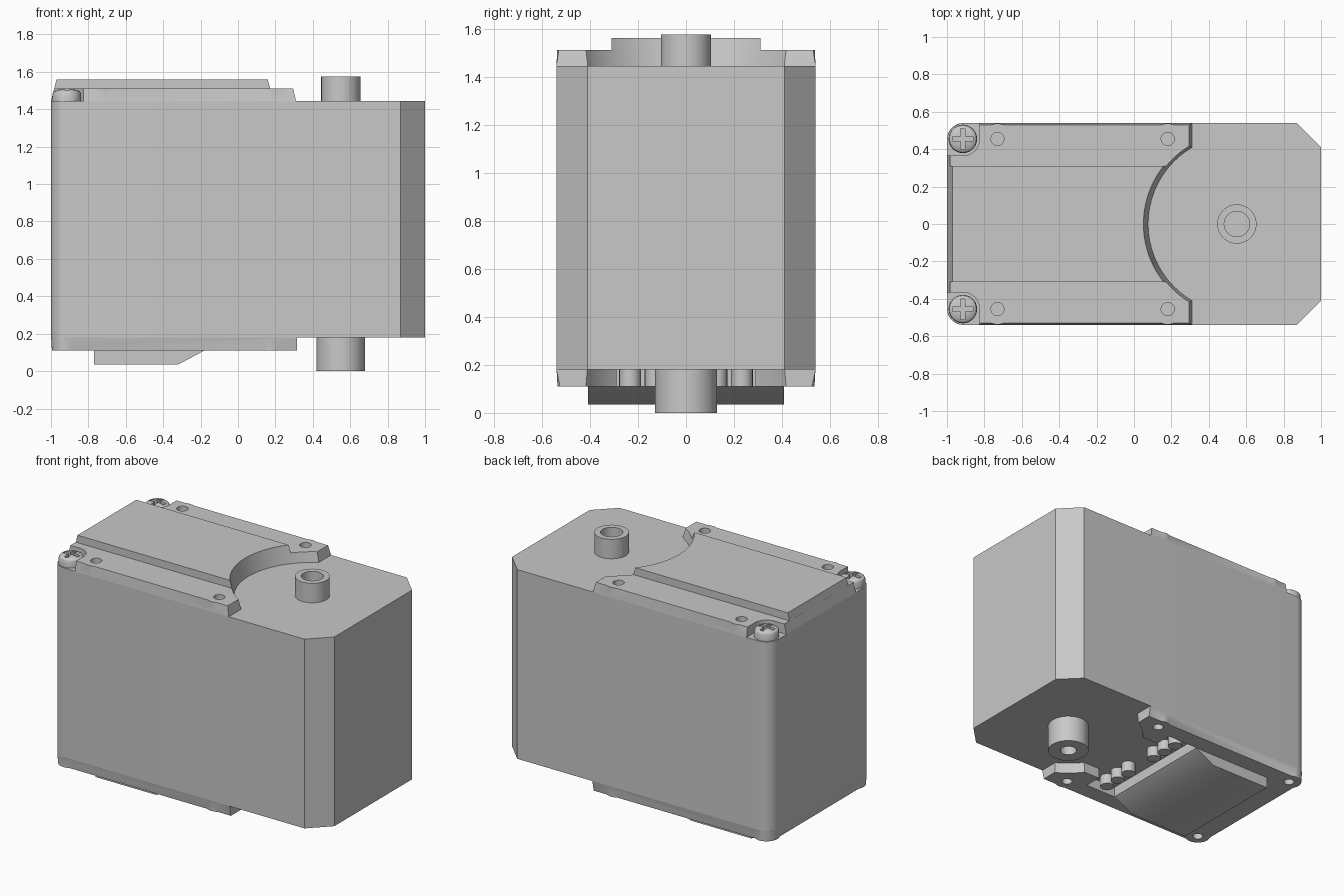
import bpy, bmesh
from math import sin, cos, pi, radians

if "Cube" in bpy.data.objects:
    bpy.data.objects.remove(bpy.data.objects["Cube"])

GREY = (0.58, 0.58, 0.58, 1)
grey = bpy.data.materials.new("light_grey")
grey.use_nodes = True
grey.diffuse_color = GREY
grey.node_tree.nodes["Principled BSDF"].inputs["Base Color"].default_value = GREY

AXIS = 0.55           # output shaft x
PIN_Y = 0.455         # screw and rivet rows
CORNER_X = -0.915
RIVET_X = (-0.73, 0.18)


def loft(name, rings):
    """Closed solid through a stack of equal-length point rings."""
    bm = bmesh.new()
    loops = [[bm.verts.new(p) for p in ring] for ring in rings]
    n = len(loops[0])
    for a, b in zip(loops, loops[1:]):
        for i in range(n):
            j = (i + 1) % n
            bm.faces.new((a[i], a[j], b[j], b[i]))
    bm.faces.new(loops[0])
    bm.faces.new(loops[-1])
    bmesh.ops.recalc_face_normals(bm, faces=bm.faces)
    mesh = bpy.data.meshes.new(name)
    bm.to_mesh(mesh)
    bm.free()
    mesh.materials.append(grey)
    ob = bpy.data.objects.new(name, mesh)
    bpy.context.collection.objects.link(ob)
    return ob


def box(name, x0, x1, y0, y1, z0, z1):
    pts = ((x0, y0), (x1, y0), (x1, y1), (x0, y1))
    return loft(name, [[(x, y, z) for x, y in pts] for z in (z0, z1)])


def lathe(name, x, y, profile, sides=48):
    """Round solid from (radius, z) pairs."""
    turn = [2 * pi * i / sides for i in range(sides)]
    return loft(name, [[(x + r * cos(t), y + r * sin(t), z) for t in turn]
                       for r, z in profile])


def combine(ob, others, operation="DIFFERENCE"):
    bpy.ops.object.select_all(action="DESELECT")
    bpy.context.view_layer.objects.active = ob
    ob.select_set(True)
    for other in others:
        mod = ob.modifiers.new("cut", "BOOLEAN")
        mod.operation = operation
        mod.solver = "EXACT"
        mod.object = other
        bpy.ops.object.modifier_apply(modifier=mod.name)
        bpy.data.objects.remove(other)
    return ob


def drill(x, y, r, z0, z1):
    return lathe("drill", x, y, [(r, z0), (r, z1)], 32)


def rounded_end(x0, x1, w, r, chamfer=0.0):
    """Outline with rounded -x corners and optional chamfered +x corners."""
    half = [(x1, w - chamfer)]
    if chamfer:
        half.append((x1 - chamfer, w))
    half += [(x0 + r - r * sin(t), w - r + r * cos(t))
             for t in [pi / 2 * i / 10 for i in range(11)]]
    return half + [(x, -y) for x, y in reversed(half)]


def plate(name, low, high, z0, z1):
    return loft(name, [[(x, y, z0) for x, y in low], [(x, y, z1) for x, y in high]])


# Main case
case_outline = rounded_end(-1, 1, 0.54, 0.09, 0.13)
case = plate("main_case", case_outline, case_outline, 0.18, 1.445)

# Top cover: low plate with a raised middle
cover = loft("top_cover", [
    [(-1, -0.54, 1.445), (0.31, -0.54, 1.445), (0.31, 0.54, 1.445), (-1, 0.54, 1.445)],
    [(-0.983, -0.53, 1.51), (0.295, -0.53, 1.51), (0.295, 0.53, 1.51), (-0.983, 0.53, 1.51)]])
raised = loft("raised", [
    [(-0.993, -0.31, 1.47), (0.25, -0.31, 1.47), (0.25, 0.31, 1.47), (-0.993, 0.31, 1.47)],
    [(-0.97, -0.31, 1.56), (0.25, -0.31, 1.56), (0.25, 0.31, 1.56), (-0.97, 0.31, 1.56)]])
bosses = [lathe("boss", x, s * PIN_Y, [(0.084, 1.445), (0.082, 1.51)])
          for x in RIVET_X for s in (-1, 1)]
combine(cover, [raised] + bosses, "UNION")

cutters = [lathe("arc", AXIS, 0, [(0.469, 1.42), (0.506, 1.59)], 96)]
for s in (-1, 1):
    cutters.append(drill(CORNER_X, s * PIN_Y, 0.09, 1.4, 1.6))
    cutters.append(box("corner", -1.1, CORNER_X, *sorted((s * 0.366, s * 0.6)), 1.4, 1.6))
    cutters.append(box("corner", -1.1, -0.826, *sorted((s * PIN_Y, s * 0.6)), 1.4, 1.6))
    cutters += [drill(x, s * PIN_Y, 0.035, 1.46, 1.6) for x in RIVET_X]
combine(cover, cutters)

# Bottom cover with corner bosses, a shaft clearance and a pin pocket
bottom = plate("bottom_cover", rounded_end(-0.985, 0.315, 0.525, 0.08),
               rounded_end(-1, 0.315, 0.54, 0.09), 0.11, 0.18)
bosses = [lathe("boss", x, s * PIN_Y, [(0.08, 0.11), (0.084, 0.18)])
          for x in (CORNER_X, RIVET_X[1]) for s in (-1, 1)]
combine(bottom, bosses, "UNION")
cutters = [lathe("arc", AXIS, 0, [(0.48, 0.09), (0.472, 0.2)], 96),
           box("pocket", -0.18, 0.05, -0.41, 0.41, 0.05, 0.2),
           box("pocket", 0.0, 0.2, -0.29, 0.29, 0.05, 0.2)]
cutters += [drill(x, s * PIN_Y, 0.033, 0.05, 0.165)
            for x in (CORNER_X, RIVET_X[1]) for s in (-1, 1)]
combine(bottom, cutters)

# Wedge-ended block under the bottom cover
wedge = ((-0.77, 0.115), (-0.77, 0.035), (-0.32, 0.035), (-0.18, 0.11), (-0.18, 0.115))
block = loft("connector_block", [[(x, y, z) for x, z in wedge] for y in (-0.408, 0.408)])

# Contact pins in the pocket
pins = [lathe("contact_pin", -0.06, s * y, [(0.045, 0.11), (0.045, 0.185)], 24)
        for s in (-1, 1) for y in (0.127, 0.233, 0.339)]

# Output shaft above and idler shaft below
top_shaft = lathe("output_shaft", AXIS, 0, [(0.105, 1.44), (0.105, 1.575)])
combine(top_shaft, [drill(AXIS, 0, 0.068, 1.46, 1.6)])
low_shaft = lathe("idler_shaft", AXIS, 0, [(0.13, 0), (0.13, 0.185)])
combine(low_shaft, [drill(AXIS, 0, 0.052, -0.05, 0.15)])

# Cross-head cover screws
screws = []
for s in (-1, 1):
    y = s * PIN_Y
    screw = lathe("cover_screw", CORNER_X, y, [
        (0.076, 1.44), (0.076, 1.482), (0.071, 1.494), (0.06, 1.502), (0.035, 1.508), (0.01, 1.51)])
    slots = [box("slot", CORNER_X - a, CORNER_X + a, y - b, y + b, 1.475, 1.55)
             for a, b in ((0.055, 0.012), (0.012, 0.055))]
    screws.append(combine(screw, slots))

# Smooth shading with crisp edges
bpy.ops.object.select_all(action="DESELECT")
for ob in [case, cover, bottom, block, top_shaft, low_shaft] + pins + screws:
    ob.select_set(True)
bpy.context.view_layer.objects.active = case
bpy.ops.object.shade_smooth_by_angle(angle=radians(30))
